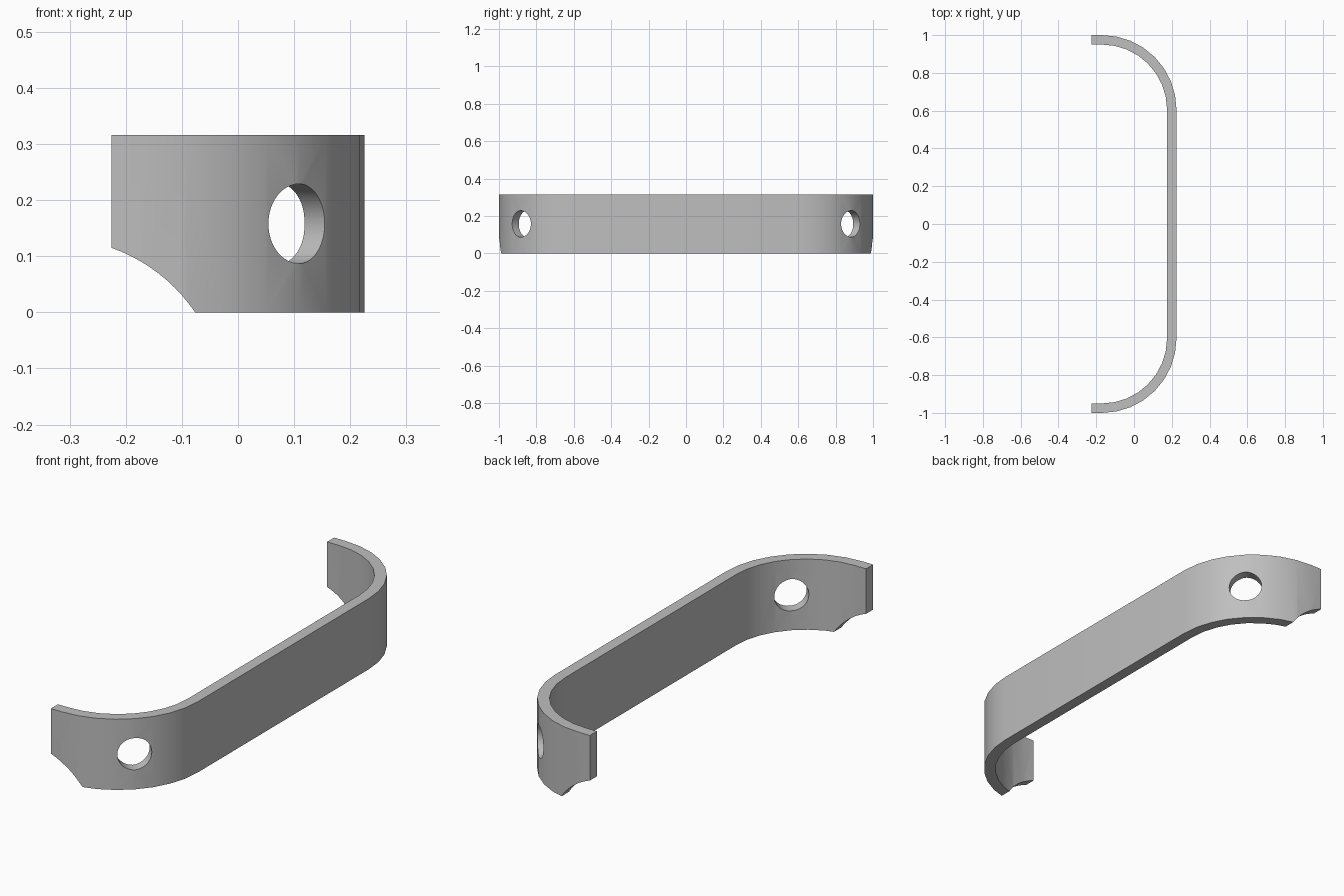
import bpy, bmesh, math
from mathutils import Matrix, Vector

if "Cube" in bpy.data.objects:
    bpy.data.objects.remove(bpy.data.objects["Cube"], do_unlink=True)

HEIGHT, THICK, RADIUS = 0.316, 0.05, 0.395
END_X = -0.225
CENTRE_X, CENTRE_Y = -0.17, 0.605
STEPS = 8

grey = bpy.data.materials.new("plain grey")
grey.use_nodes = True
colour = (0.52, 0.52, 0.52, 1)
grey.diffuse_color = colour
grey.node_tree.nodes["Principled BSDF"].inputs["Base Color"].default_value = colour


def make_object(name, bm):
    bmesh.ops.recalc_face_normals(bm, faces=bm.faces)
    mesh = bpy.data.meshes.new(name)
    bm.to_mesh(mesh)
    bm.free()
    mesh.materials.append(grey)
    obj = bpy.data.objects.new(name, mesh)
    bpy.context.collection.objects.link(obj)
    return obj


def side_path(radius):
    """Half of the strap outline, from the middle bar to the arm tip."""
    pts = []
    for i in range(STEPS + 1):
        a = math.pi / 2 * i / STEPS
        pts.append((CENTRE_X + radius * math.cos(a), CENTRE_Y + radius * math.sin(a)))
    return pts + [(END_X, CENTRE_Y + radius)]


def full_path(radius):
    half = side_path(radius)
    return [(x, -y) for x, y in reversed(half)] + half


def cylinder(name, radius, depth, matrix, sides):
    bm = bmesh.new()
    bmesh.ops.create_cone(bm, cap_ends=True, segments=sides, radius1=radius,
                          radius2=radius, depth=depth, matrix=matrix)
    obj = make_object(name, bm)
    obj.hide_render = True
    return obj


# Bent strap: quads between the outer and inner outlines, raised to full height
bm = bmesh.new()
outer = [bm.verts.new((x, y, 0)) for x, y in full_path(RADIUS)]
inner = [bm.verts.new((x, y, 0)) for x, y in full_path(RADIUS - THICK)]
for i in range(len(outer) - 1):
    bm.faces.new((outer[i], outer[i + 1], inner[i + 1], inner[i]))
raised = bmesh.ops.extrude_face_region(bm, geom=bm.faces[:])
bmesh.ops.translate(bm, vec=(0, 0, HEIGHT),
                    verts=[v for v in raised["geom"] if isinstance(v, bmesh.types.BMVert)])
strap = make_object("bent_strap", bm)

# Round hole through the middle of each bend
cutters = []
for side in (-1, 1):
    direction = Vector((1, side, 0)).normalized()
    spot = Vector((CENTRE_X, side * CENTRE_Y, HEIGHT / 2)) + direction * (RADIUS - THICK / 2)
    turn = direction.to_track_quat("Z", "Y").to_matrix().to_4x4()
    cutters.append(cylinder("hole_cutter", 0.071, 0.3, Matrix.Translation(spot) @ turn, 48))

# Rounded notch in the lower corner of both arm tips
notch = Matrix.Translation((-0.325, 0, -0.168)) @ Matrix.Rotation(math.pi / 2, 4, "X")
cutters.append(cylinder("notch_cutter", 0.30, 2.4, notch, 96))

bpy.context.view_layer.objects.active = strap
strap.select_set(True)
for cutter in cutters:
    mod = strap.modifiers.new("cut", "BOOLEAN")
    mod.operation = "DIFFERENCE"
    mod.solver = "EXACT"
    mod.object = cutter
    bpy.ops.object.modifier_apply(modifier=mod.name)
    bpy.data.objects.remove(cutter, do_unlink=True)

bpy.ops.object.shade_smooth_by_angle(angle=math.radians(30))
